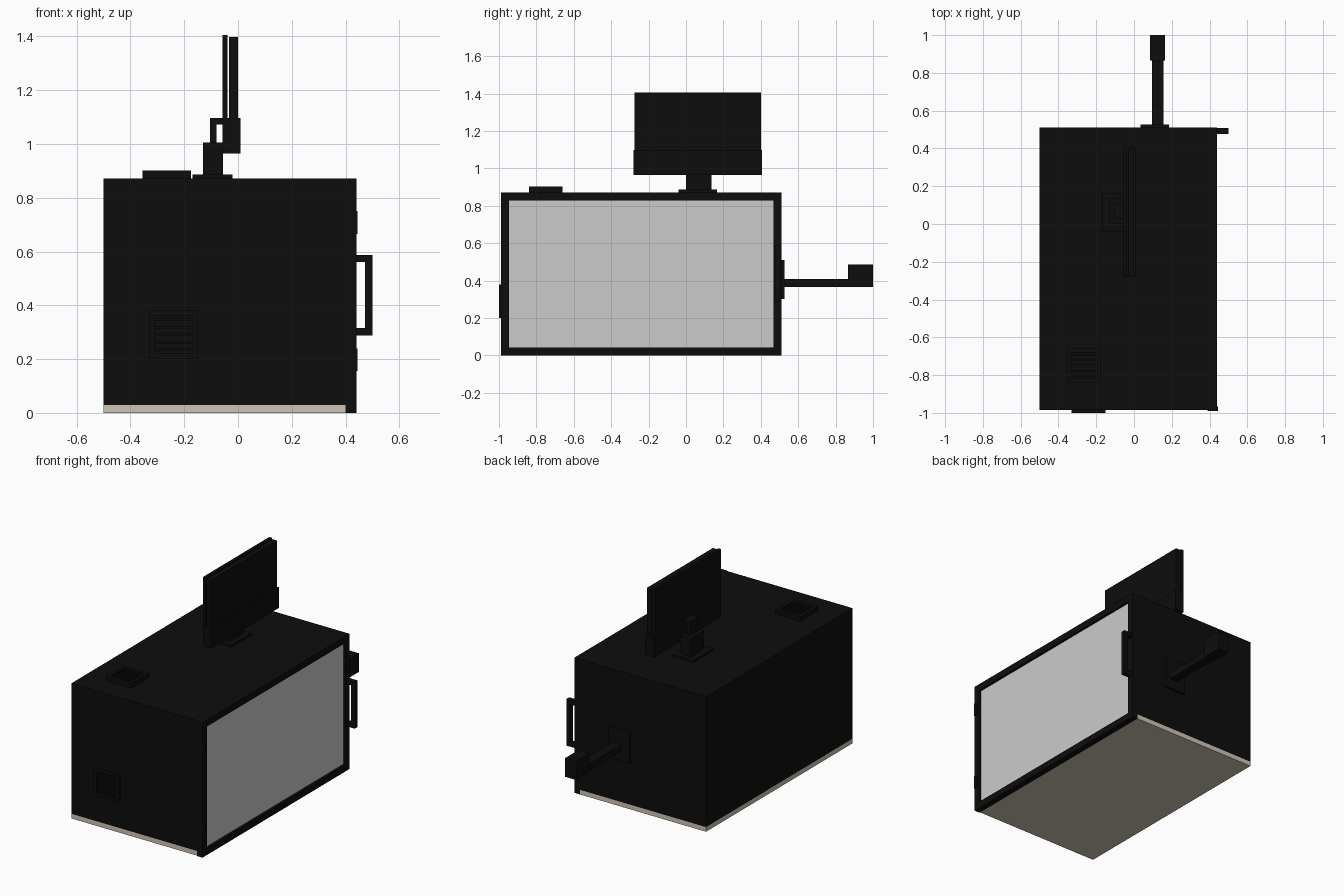
import bpy

if "Cube" in bpy.data.objects:
    bpy.data.objects.remove(bpy.data.objects["Cube"])


def material(name, rgb):
    m = bpy.data.materials.new(name)
    m.diffuse_color = (*rgb, 1)
    m.use_nodes = True
    m.node_tree.nodes["Principled BSDF"].inputs["Base Color"].default_value = m.diffuse_color
    return m


BLACK = material("black", (0.004, 0.004, 0.004))
GLASS = material("pale grey glass", (0.6, 0.6, 0.6))
BEIGE = material("beige", (0.62, 0.56, 0.46))


def box(name, x, y, z, mat=BLACK):
    """Box from its (min, max) range on each axis."""
    bpy.ops.mesh.primitive_cube_add(size=1, location=[(a + b) / 2 for a, b in (x, y, z)])
    ob = bpy.context.object
    ob.name = name
    ob.scale = [b - a for a, b in (x, y, z)]
    bpy.ops.object.transform_apply(location=False, rotation=False, scale=True)
    ob.data.materials.append(mat)
    return ob


def frame(name, axis, depth, u, v, w):
    """Rectangular border of width w, lying across the given axis (0=x, 1=y, 2=z)."""
    bars = [((u[0], u[0] + w), v), ((u[1] - w, u[1]), v),
            ((u[0] + w, u[1] - w), (v[0], v[0] + w)),
            ((u[0] + w, u[1] - w), (v[1] - w, v[1]))]
    for i, bar in enumerate(bars):
        r = list(bar)
        r.insert(axis, depth)
        box(f"{name}_{i + 1}", *r)


# Cabinet body on a beige floor panel
box("cabinet_body", (-0.5, 0.4), (-0.985, 0.51), (0.03, 0.872))
box("floor_panel", (-0.5, 0.4), (-0.985, 0.51), (0, 0.03), BEIGE)

# Glazed door on the right side
frame("door_frame", 0, (0.4, 0.44), (-0.99, 0.51), (0, 0.872), 0.043)
box("door_glass", (0.412, 0.425), (-0.95, 0.47), (0.04, 0.832), GLASS)
for i, z in enumerate((0.155, 0.665)):
    box(f"hinge_{i + 1}", (0.39, 0.445), (-0.99, -0.965), (z, z + 0.085))

# Door handle
box("handle_grip", (0.472, 0.5), (0.477, 0.507), (0.288, 0.588))
for i, z in enumerate((0.288, 0.561)):
    box(f"handle_arm_{i + 1}", (0.435, 0.474), (0.477, 0.507), (z, z + 0.027))

# Slatted vents on the front and on the roof
frame("front_vent_frame", 1, (-1.0, -0.98), (-0.33, -0.15), (0.2, 0.38), 0.02)
frame("roof_vent_frame", 2, (0.87, 0.902), (-0.355, -0.175), (-0.84, -0.66), 0.022)
for i in range(5):
    z = 0.23 + i * 0.028
    box(f"front_vent_slat_{i + 1}", (-0.315, -0.165), (-0.995, -0.98), (z, z + 0.01))
    y = -0.81 + i * 0.028
    box(f"roof_vent_slat_{i + 1}", (-0.34, -0.19), (y, y + 0.01), (0.87, 0.895))

# Screen stand
box("stand_base", (-0.17, -0.02), (-0.04, 0.165), (0.87, 0.886))
box("stand_pillar", (-0.13, -0.055), (0, 0.135), (0.88, 1.005))
box("stand_upright", (-0.105, -0.08), (0.03, 0.105), (1.0, 1.097))
box("stand_top_arm", (-0.105, -0.045), (0.03, 0.105), (1.072, 1.097))

# Screen: back plate, front panel and lower tray
box("screen_back_plate", (-0.057, -0.039), (-0.275, 0.4), (0.97, 1.406))
box("screen_panel", (-0.033, 0.0), (-0.275, 0.4), (0.97, 1.398))
box("screen_tray", (-0.055, 0.01), (-0.28, 0.405), (0.965, 1.097))

# Arm at the back
box("rear_mount_plate", (0.035, 0.185), (0.505, 0.527), (0.302, 0.51))
box("rear_arm", (0.096, 0.155), (0.52, 0.99), (0.365, 0.408))
box("rear_arm_end_block", (0.085, 0.163), (0.865, 1.0), (0.365, 0.485))
